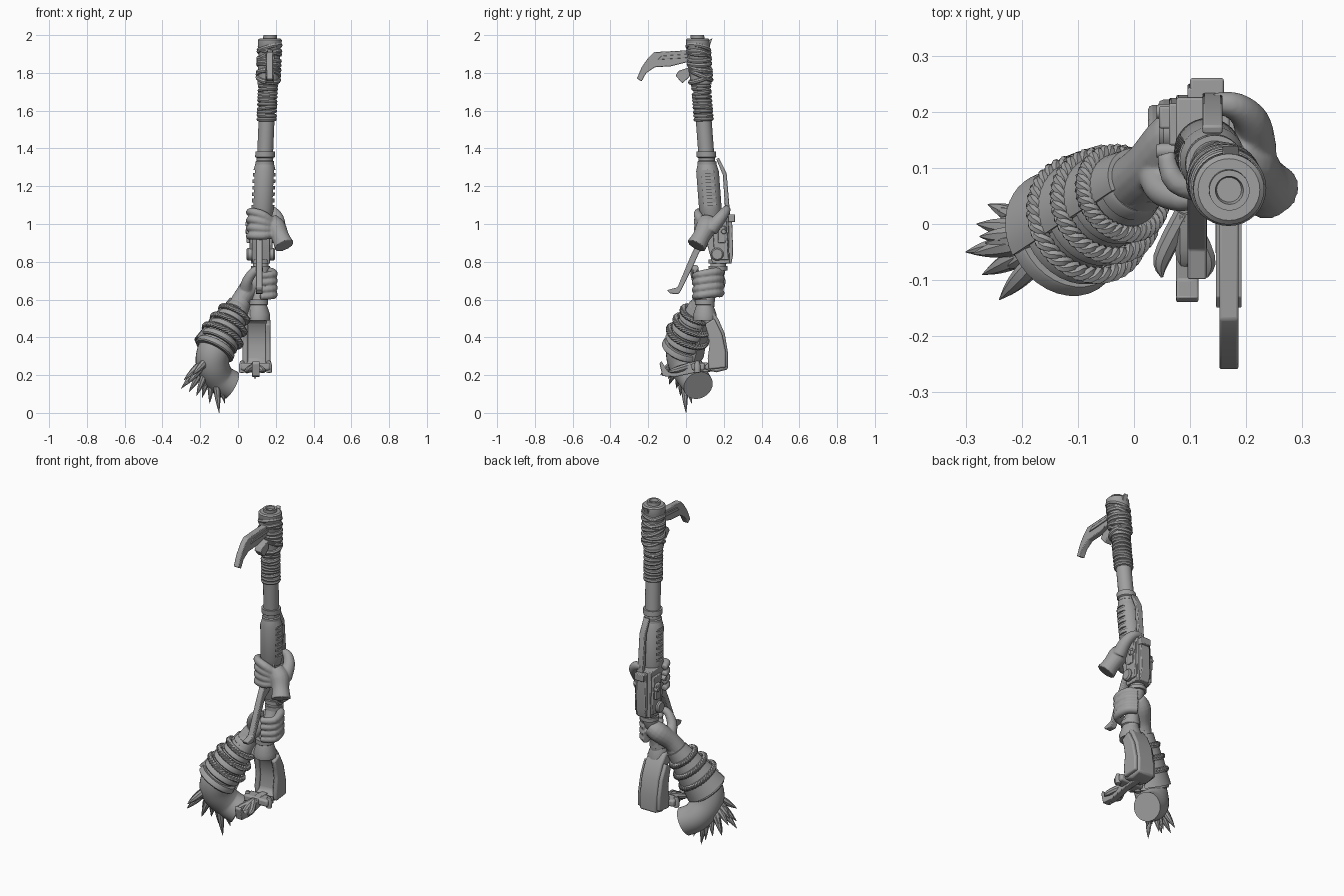
import bpy, bmesh, math, random
from mathutils import Vector, Matrix

random.seed(4)
if "Cube" in bpy.data.objects:
    bpy.data.objects.remove(bpy.data.objects["Cube"])

grey = bpy.data.materials.new("primer grey")
grey.use_nodes = True
grey.diffuse_color = (0.35, 0.35, 0.35, 1)
grey.node_tree.nodes["Principled BSDF"].inputs["Base Color"].default_value = (0.35, 0.35, 0.35, 1)
made = []


def skin(bm, rings, loop):
    """Join equal rings of points; cap the ends unless the path loops."""
    vs = [[bm.verts.new(p) for p in r] for r in rings]
    n = len(vs[0])
    for a, b in zip(vs, vs[1:] + vs[:1] if loop else vs[1:]):
        for i in range(n):
            j = (i + 1) % n
            bm.faces.new((a[i], a[j], b[j], b[i]))
    if not loop:
        bm.faces.new(vs[0])
        bm.faces.new(vs[-1])


def finish(name, bm, bevel=0):
    bmesh.ops.remove_doubles(bm, verts=bm.verts, dist=1e-5)
    bmesh.ops.recalc_face_normals(bm, faces=bm.faces)
    me = bpy.data.meshes.new(name)
    bm.to_mesh(me)
    bm.free()
    me.materials.append(grey)
    ob = bpy.data.objects.new(name, me)
    bpy.context.collection.objects.link(ob)
    if bevel:
        mod = ob.modifiers.new("bevel", "BEVEL")
        mod.width, mod.segments = bevel, 2
    made.append(ob)
    return ob


def rounded(pts, radii, steps):
    """Smooth a path with a spline through its points."""
    d = [Vector((*p, r)) for p, r in zip(pts, radii)]
    d = [d[0]] + d + [d[-1]]
    out = []
    for a, b, c, e in zip(d, d[1:], d[2:], d[3:]):
        for k in range(steps):
            t = k / steps
            out.append(b + (c - a) * t / 2 + (a * 2 - b * 5 + c * 4 - e) * t * t / 2
                       + (b * 3 - a - c * 3 + e) * t ** 3 / 2)
    out.append(d[-1])
    return [v.xyz for v in out], [v.w for v in out]


def tube(bm, pts, radii, sides=12, loop=False, steps=4):
    pts = [Vector(p) for p in pts]
    if not loop:
        pts, radii = rounded(pts, radii, steps)
    rings, u = [], Vector((0.3, 0.2, 1))
    for k, p in enumerate(pts):
        nxt = pts[(k + 1) % len(pts)] if loop else pts[min(k + 1, len(pts) - 1)]
        prv = pts[k - 1] if loop or k else p
        t = (nxt - prv).normalized()
        u = (Vector((0, 0, 1)) if loop else u) - t * (Vector((0, 0, 1)) if loop else u).dot(t)
        u.normalize()
        w = t.cross(u)
        rings.append([p + (u * math.cos(a) + w * math.sin(a)) * radii[k]
                      for a in (math.tau * i / sides for i in range(sides))])
    skin(bm, rings, loop)


def lathe(name, profile, M, arc=None, n=32):
    """Turn an (r, z) profile, all round or over an arc in degrees."""
    a0, a1 = arc or (0, 360)
    rings = []
    for k in range(n if not arc else n + 1):
        a = math.radians(a0 + (a1 - a0) * k / n)
        rings.append([M @ Vector((r * math.cos(a), r * math.sin(a), z)) for r, z in profile])
    bm = bmesh.new()
    skin(bm, rings, not arc)
    return finish(name, bm)


def plate(name, yz, x0, x1, M=Matrix(), bevel=0.004):
    """Extrude a side profile across x."""
    bm = bmesh.new()
    skin(bm, [[M @ Vector((x, y, z)) for y, z in yz] for x in (x0, x1)], False)
    return finish(name, bm, bevel)


def rect(y0, y1, z0, z1):
    return [(y0, z0), (y1, z0), (y1, z1), (y0, z1)]


# Leaning gun frame: local x and y are offsets from the barrel axis, z is height
gun = Matrix(((1, 0, .042, .086), (0, 1, -.075, .21), (0, 0, 1, 0), (0, 0, 0, 1)))

# Barrel, collars and muzzle
lathe("barrel", [(0, 1.3), (.042, 1.3), (.042, 1.9), (0, 1.9)], gun)
lathe("barrel_collar", [(0, 1.3), (.05, 1.3), (.05, 1.33), (.044, 1.335), (.044, 1.35),
                        (.052, 1.355), (.052, 1.385), (0, 1.385)], gun)
lathe("muzzle", [(0, 1.72), (.056, 1.74), (.058, 1.93), (.063, 1.94), (.063, 1.975), (.055, 1.982),
                 (.036, 1.982), (.036, 2), (.025, 2), (.022, 1.985), (0, 1.985)], gun)


def wraps(name, z0, z1, count, radius, thick, tilt):
    bm = bmesh.new()
    for k in range(count):
        z = z0 + (z1 - z0) * k / (count - 1)
        ph, tl = random.uniform(0, 6.28), random.uniform(.2, 1) * tilt
        pts = [gun @ Vector((radius * math.cos(a), radius * math.sin(a), z + tl * math.cos(a - ph)))
               for a in (math.tau * i / 32 for i in range(32))]
        tube(bm, pts, [thick] * 32, 8, True)
    finish(name, bm)


wraps("barrel_wraps", 1.555, 1.73, 10, .043, .011, .008)
wraps("muzzle_wraps", 1.77, 1.93, 9, .055, .013, .03)

# Hooked bayonet with a raised rib, its mount and a sight
hook = [(.02, 1.92), (-.17, 1.91), (-.2, 1.88), (-.235, 1.83), (-.26, 1.77), (-.235, 1.755),
        (-.21, 1.8), (-.165, 1.83), (-.08, 1.835), (.02, 1.86)]
plate("bayonet", hook, .152, .186)
plate("bayonet_rib", [(.01, 1.9), (-.13, 1.89), (-.15, 1.87), (.01, 1.88)], .146, .192, bevel=.002)
plate("bayonet_mount", [(.02, 1.83), (-.04, 1.81), (-.055, 1.785), (-.02, 1.745), (.02, 1.78)], .145, .19)
plate("front_sight", [(.1, 1.94), (.125, 1.94), (.14, 1.985), (.12, 1.97), (.1, 1.975)], .158, .186, bevel=.002)

# Handguard with vent slots cut through both cheeks
guard = lathe("handguard", [(0, 1.04), (.05, 1.04), (.06, 1.08), (.06, 1.28), (.05, 1.315), (0, 1.315)], gun)
bm = bmesh.new()
for k in range(6):
    for s in (-1, 1):
        for x0 in (.05,):
            z = 1.1 + k * .034
            skin(bm, [[gun @ Vector((s * x, y, zz)) for y, zz in rect(-.034, .034, z, z + .015)]
                      for x in (x0, .08)], False)
cutter = finish("slot_cutter", bm)
made.remove(cutter)
cutter.hide_render = True
cutter.hide_set(True)
cut = guard.modifiers.new("slots", "BOOLEAN")
cut.object, cut.operation, cut.solver = cutter, "DIFFERENCE", "EXACT"

# Receiver, rear rail and fittings
plate("receiver", [(.12, .86), (.14, .79), (.23, .79), (.225, 1.06), (.09, 1.07), (.1, .95)], .075, .17)
plate("receiver_cover", [(.15, .81), (.225, .81), (.215, 1.03), (.14, 1.03)], .062, .182)
plate("rear_rail", [(.21, .79), (.24, .79), (.25, .84), (.243, 1.05), (.21, 1.05)], .095, .155)
plate("rear_strap", [(.16, 1.345), (.175, 1.35), (.215, 1.27), (.235, 1.03), (.21, 1.03), (.195, 1.26)], .122, .158)
plate("rear_catch", rect(.215, .26, 1.01, 1.05), .1, .16)
plate("bolt_block", rect(.17, .21, .9, .99), .045, .19)
for y, z, r, x in ((.165, .84, .034, .075), (.2, .96, .014, .08), (.13, 1.0, .014, .08)):
    side = Matrix.Translation((.12, y, z)) @ Matrix.Rotation(math.pi / 2, 4, "Y")
    lathe("receiver_pin", [(0, -x), (r * .8, -x), (r, -x + .008), (r, x - .008), (r * .8, x), (0, x)], side, n=20)

# Curved magazine lever in front
plate("magazine", [(.12, .97), (.07, .93), (.02, .82), (-.045, .665), (-.1, .65), (-.085, .632),
                   (-.04, .628), (-.025, .65), (.03, .76), (.07, .85), (.14, .9)], .095, .13)

# Grip and flared neck
bm = bmesh.new()
tube(bm, [(.12, .175, .83), (.12, .165, .75), (.112, .12, .64), (.108, .1, .5)], [.04, .042, .04, .045], 20)
finish("grip", bm)
neck = Matrix.Translation((.108, .1, 0))
lathe("grip_neck", [(0, .49), (.06, .49), (.062, .52), (.045, .57), (.052, .575), (.052, .6), (0, .6)], neck)
for z in (.755, .79):
    lathe("grip_ring", [(0, z), (.05, z), (.05, z + .022), (0, z + .022)], Matrix.Translation((.12, .17, 0)))

# Crescent stock, side rails and the clawed toe
stock = [(.05, .5), (.07, .55), (.13, .55), (.17, .5), (.205, .42), (.222, .32), (.222, .23), (.16, .215),
         (.1, .23), (.1, .25), (.13, .28), (.14, .35), (.13, .43), (.1, .48)]
plate("stock", stock, .043, .152, bevel=.014)
for x in (.025, .145):
    plate("stock_rail", [(.1, .47), (.15, .5), (.19, .42), (.212, .32), (.212, .24), (.12, .23),
                         (.115, .29), (.125, .36), (.115, .42)], x, x + .027, bevel=.008)
plate("toe_bar", [(.18, .22), (.18, .26), (.06, .27), (-.04, .235), (-.1, .225), (-.13, .275), (-.14, .26),
                  (-.125, .195), (-.06, .19), (.06, .215)], .075, .115)
plate("toe_plate", rect(.03, .1, .225, .265), .015, .17, bevel=.01)
for x in (.022, .163):
    lathe("toe_stud", [(0, .21), (.016, .215), (.018, .25), (.01, .275), (0, .278)],
          Matrix.Translation((x, .06, 0)), n=16)
bm = bmesh.new()
for x in (.05, .09, .13):
    tube(bm, [(.09, .02, .25), (x, -.06, .225), (x, -.095, .18 + abs(x - .09))], [.018, .016, .002], 8)
finish("toe_claws", bm)


def hand(name, palm, fingers):
    """Fuse palm and finger tubes into one soft skin."""
    bm = bmesh.new()
    for pts, radii in [palm] + fingers:
        tube(bm, pts, radii, 16)
    ob = finish(name, bm)
    rm = ob.modifiers.new("fuse", "REMESH")
    rm.mode, rm.voxel_size, rm.use_smooth_shade = "VOXEL", .0055, True
    sm = ob.modifiers.new("soften", "SMOOTH")
    sm.iterations = 3


thin = [.024, .024, .021, .017]
lower = [([(.13, .185, z), (.175, .15, z), (.185, .075, z - .012), (.12, .045, z - .02)], thin)
         for z in (.745, .708, .67, .635)]
lower.append(([(.04, .09, .65), (.05, .06, .7), (.085, .045, .75), (.13, .05, .77)], [.035, .028, .023, .017]))
hand("lower_hand", ([(-.01, .065, .55), (.03, .1, .62), (.08, .15, .68), (.12, .165, .71)],
                    [.052, .05, .056, .045]), lower)
upper = [([(.19, .095, 1.0 - k * .016), (.135, .065, 1.045 - k * .035), (.075, .075, 1.065 - k * .042),
           (.057, .125, 1.06 - k * .042)], thin) for k in range(4)]
upper.append(([(.215, .13, .97), (.21, .18, 1.03), (.18, .21, 1.07), (.14, .215, 1.08)], [.04, .033, .025, .019]))
hand("upper_hand", ([(.245, .055, .885), (.225, .08, .93), (.2, .105, .98), (.165, .11, 1.02)],
                    [.054, .047, .054, .045]), upper)

# Forearm and the bent elbow with its cut end
bm = bmesh.new()
tube(bm, [(.02, .085, .59), (-.05, .03, .46), (-.12, -.015, .345), (-.135, -.005, .26), (-.1, .04, .185),
          (-.037, .065, .145)], [.05, .078, .088, .088, .082, .08], 28, steps=6)
finish("forearm", bm)

# Bracer frame: local z runs down the arm, local x faces forward
d = Vector((-.12, -.09, -.22)).normalized()
fx = Vector((.5, -.8, 0))
fx = (fx - d * fx.dot(d)).normalized()
arm = Matrix.Translation((0, .07, .56)) @ Matrix((fx, d.cross(fx), d)).transposed().to_4x4()
bands = [(-.01, .058), (.06, .078), (.13, .094), (.2, .104), (.25, .108)]
for z, r in bands:
    lathe("bracer_band", [(r - .03, z), (r - .004, z), (r, z + .006), (r + .003, z + .028),
                          (r - .003, z + .034), (r - .03, z + .034)], arm)
for z, r in bands[:4]:
    lathe("bracer_plate", [(r - .02, z - .01), (r + .004, z - .01), (r + .018, z + .068), (r - .02, z + .068)],
          arm, (100, 265), 20)

# Twisted ropes between the bands
bm = bmesh.new()
for z, r in ((.046, .077), (.112, .094), (.182, .106)):
    for strand in range(3):
        pts = []
        for k in range(120):
            a = math.tau * k / 120
            t = a * 13 + math.tau * strand / 3
            rr = r + .0085 * math.cos(t)
            pts.append(arm @ Vector((rr * math.cos(a), rr * math.sin(a), z + .0085 * math.sin(t))))
        tube(bm, pts, [.0085] * 120, 6, True)
finish("bracer_ropes", bm)

# Fan of feather spikes below the bracer
hub = Vector((-.13, -.02, .32))
tips = [(-.24, -.135, .2), (-.27, -.09, .15), (-.3, -.05, .13), (-.28, .0, .16), (-.26, .035, .11),
        (-.22, -.03, .09), (-.19, .02, .08), (-.15, .03, .05), (-.1, 0, 0), (-.07, .03, .05)]
bm = bmesh.new()
for layer, reach in enumerate((1, .84, .7)):
    for tip in tips:
        v = Vector(tip) - hub
        if layer:
            v += Vector([random.uniform(-.025, .025) for i in range(3)])
        tube(bm, [hub + v * (reach * f) for f in (.2, .55, .8, 1)], [.016, .019, .013, .001], 8)
finish("feather_spikes", bm)

# Smooth shading with sharp edges kept
bpy.ops.object.select_all(action="DESELECT")
for ob in made:
    ob.select_set(True)
bpy.context.view_layer.objects.active = made[0]
bpy.ops.object.shade_smooth_by_angle(angle=math.radians(35))
